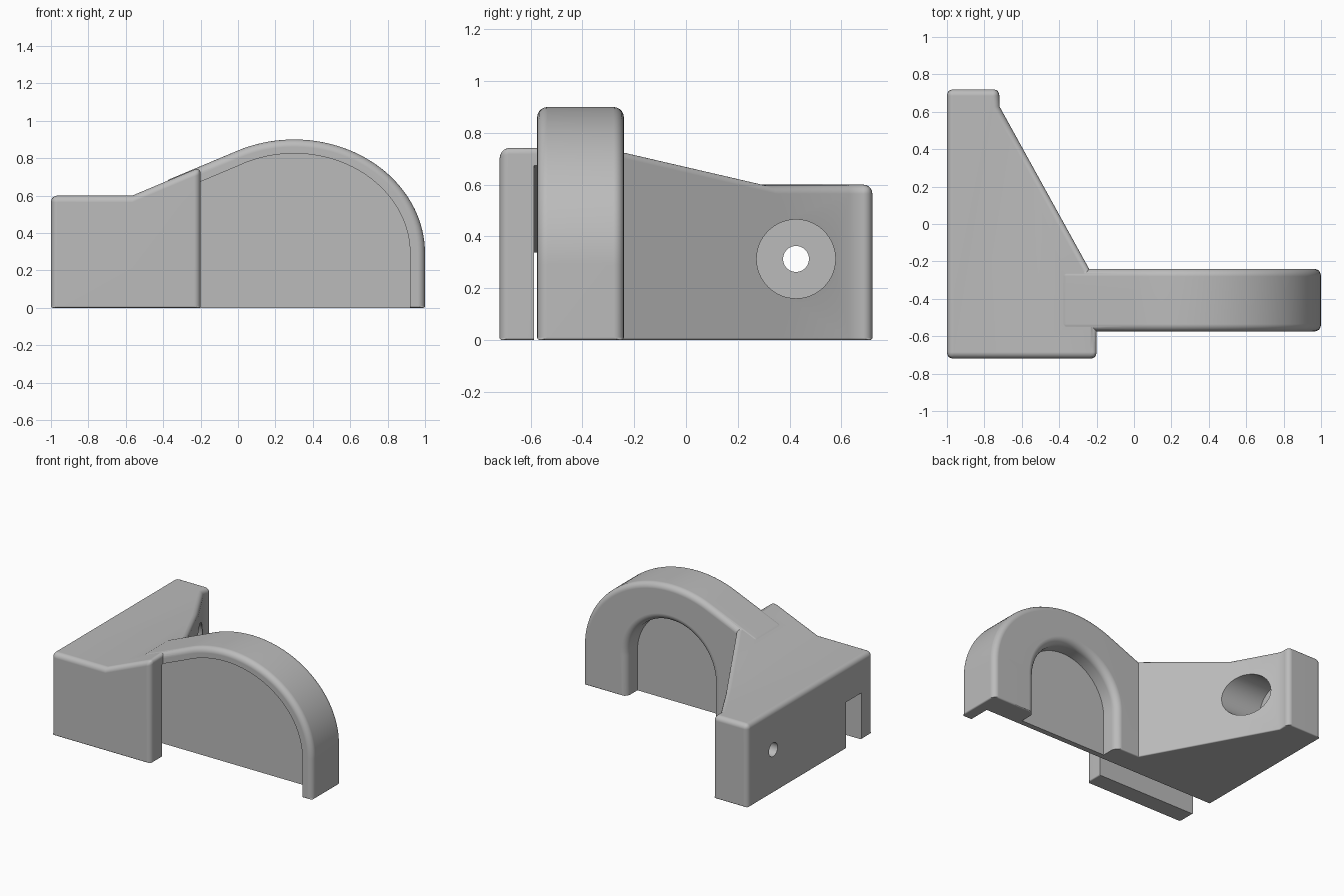
import bpy, bmesh, math
from mathutils import Vector

old = bpy.data.objects.get("Cube")
if old:
    bpy.data.objects.remove(old, do_unlink=True)

grey = bpy.data.materials.new("machined_grey")
grey.use_nodes = True
grey.diffuse_color = (0.5, 0.5, 0.5, 1)
grey.node_tree.nodes["Principled BSDF"].inputs["Base Color"].default_value = (0.5, 0.5, 0.5, 1)

CX, CZ = 0.3, 0.29          # shared centre of the arch, its pockets and bolt hole


def finish(name, bm, round_edges=0.0):
    """Turn a bmesh into an object, optionally with rounded sharp edges."""
    bmesh.ops.recalc_face_normals(bm, faces=bm.faces)
    if round_edges:
        layer = bm.edges.layers.float.new("bevel_weight_edge")
        for e in bm.edges:
            if abs(e.calc_face_angle(0)) > 0.52:
                on_floor = all(v.co.z < 0.001 for v in e.verts)
                e[layer] = 0.25 if on_floor else 1.0
    mesh = bpy.data.meshes.new(name)
    bm.to_mesh(mesh)
    bm.free()
    mesh.materials.append(grey)
    obj = bpy.data.objects.new(name, mesh)
    bpy.context.collection.objects.link(obj)
    if round_edges:
        mod = obj.modifiers.new("rounding", 'BEVEL')
        mod.limit_method = 'WEIGHT'
        mod.width = round_edges
        mod.segments = 5
        apply(obj, mod)
    return obj


def apply(obj, mod):
    with bpy.context.temp_override(object=obj, active_object=obj, selected_objects=[obj]):
        bpy.ops.object.modifier_apply(modifier=mod.name)


def combine(obj, other, operation):
    mod = obj.modifiers.new("combine", 'BOOLEAN')
    mod.operation = operation
    mod.solver = 'EXACT'
    mod.object = other
    apply(obj, mod)
    bpy.data.objects.remove(other, do_unlink=True)


def loft(name, rings, round_edges=0.0):
    """Skin a stack of equal-length closed rings and cap both ends."""
    bm = bmesh.new()
    loops = [[bm.verts.new(p) for p in ring] for ring in rings]
    n = len(loops[0])
    for a, b in zip(loops, loops[1:]):
        for i in range(n):
            j = (i + 1) % n
            bm.faces.new((a[i], a[j], b[j], b[i]))
    bm.faces.new(loops[0])
    bm.faces.new(loops[-1])
    return finish(name, bm, round_edges)


def prism_y(name, profile, y0, y1, round_edges=0.0):
    return loft(name, [[(x, y, z) for x, z in profile] for y in (y0, y1)], round_edges)


def cylinder(name, radius, start, end):
    start, end = Vector(start), Vector(end)
    bm = bmesh.new()
    bmesh.ops.create_cone(bm, cap_ends=True, segments=64, radius1=radius, radius2=radius,
                          depth=(end - start).length)
    turn = (end - start).to_track_quat('Z', 'Y')
    for v in bm.verts:
        v.co = turn @ v.co + (start + end) / 2
    return finish(name, bm)


def hump(a, b, x_start, floor):
    """Straight ramp running tangent into an elliptical arch, then down to the floor."""
    t0 = math.acos(-0.3 / a)
    x0, z0 = CX + a * math.cos(t0), CZ + b * math.sin(t0)
    slope = 0.42
    pts = [(x_start, floor), (x_start, z0 - slope * (x0 - x_start))]
    pts += [(CX + a * math.cos(t0 * (1 - i / 40)), CZ + b * math.sin(t0 * (1 - i / 40)))
            for i in range(41)]
    return pts + [(CX + a, floor)]


# Mounting block: wedge footprint with a flat top that turns into a ramp
foot = [(-1, -0.72), (-0.565, -0.72), (-0.2, -0.72), (-0.2, -0.5), (-0.24, -0.24),
        (-0.565, 0.349), (-0.72, 0.63), (-0.72, 0.72), (-1, 0.72)]
bm = bmesh.new()
low = [bm.verts.new((x, y, 0)) for x, y in foot]
top = [bm.verts.new((x, y, 0.6 + 0.42 * max(0, x + 0.565))) for x, y in foot]
bm.faces.new(low)
for i in range(len(foot)):
    j = (i + 1) % len(foot)
    bm.faces.new((low[i], low[j], top[j], top[i]))
bm.faces.new(top[1:6])
bm.faces.new(top[:2] + top[5:])
bracket = finish("bracket", bm, 0.035)

# Arched arm joined to the block
arm = prism_y("arm", hump(0.7, 0.61, -0.4, 0), -0.575, -0.24, 0.04)
combine(bracket, arm, 'UNION')

# Front pocket, running on through the block as a slot
pocket = prism_y("front_pocket", hump(0.62, 0.535, -1.1, -0.1), -0.588, -0.41)
combine(bracket, pocket, 'DIFFERENCE')


# Rear arched pocket with a rounded lip
def arch(r, y):
    pts = [(CX + r * math.cos(math.pi * i / 40), y, CZ + r * math.sin(math.pi * i / 40))
           for i in range(41)]
    return [(CX + r, y, -0.1)] + pts + [(CX - r, y, -0.1)]


lip = 0.05
rings = [arch(0.35, -0.37)]
for i in range(7):
    t = math.pi / 2 * i / 6
    rings.append(arch(0.35 + lip * (1 - math.cos(t)), -0.24 - lip + lip * math.sin(t)))
rings.append(arch(0.35 + lip, -0.2))
combine(bracket, loft("rear_pocket", rings), 'DIFFERENCE')

# Bolt hole in the arm web
combine(bracket, cylinder("bolt_hole", 0.13, (CX, -0.5, CZ), (CX, -0.3, CZ)), 'DIFFERENCE')

# Counterbored screw holes through the wedge
for y, small, large in ((-0.02, 0.07, 0.145), (0.425, 0.05, 0.152)):
    combine(bracket, cylinder("screw_hole", small, (-1.1, y, 0.313), (-0.5, y, 0.313)), 'DIFFERENCE')
    combine(bracket, cylinder("counterbore", large, (-0.85, y, 0.313), (0, y, 0.313)), 'DIFFERENCE')

# Smooth curved surfaces, keep machined edges sharp
bpy.ops.object.select_all(action='DESELECT')
bracket.select_set(True)
bpy.context.view_layer.objects.active = bracket
bpy.ops.object.shade_smooth_by_angle(angle=math.radians(30))
weighted = bracket.modifiers.new("clean_shading", 'WEIGHTED_NORMAL')
weighted.keep_sharp = True
